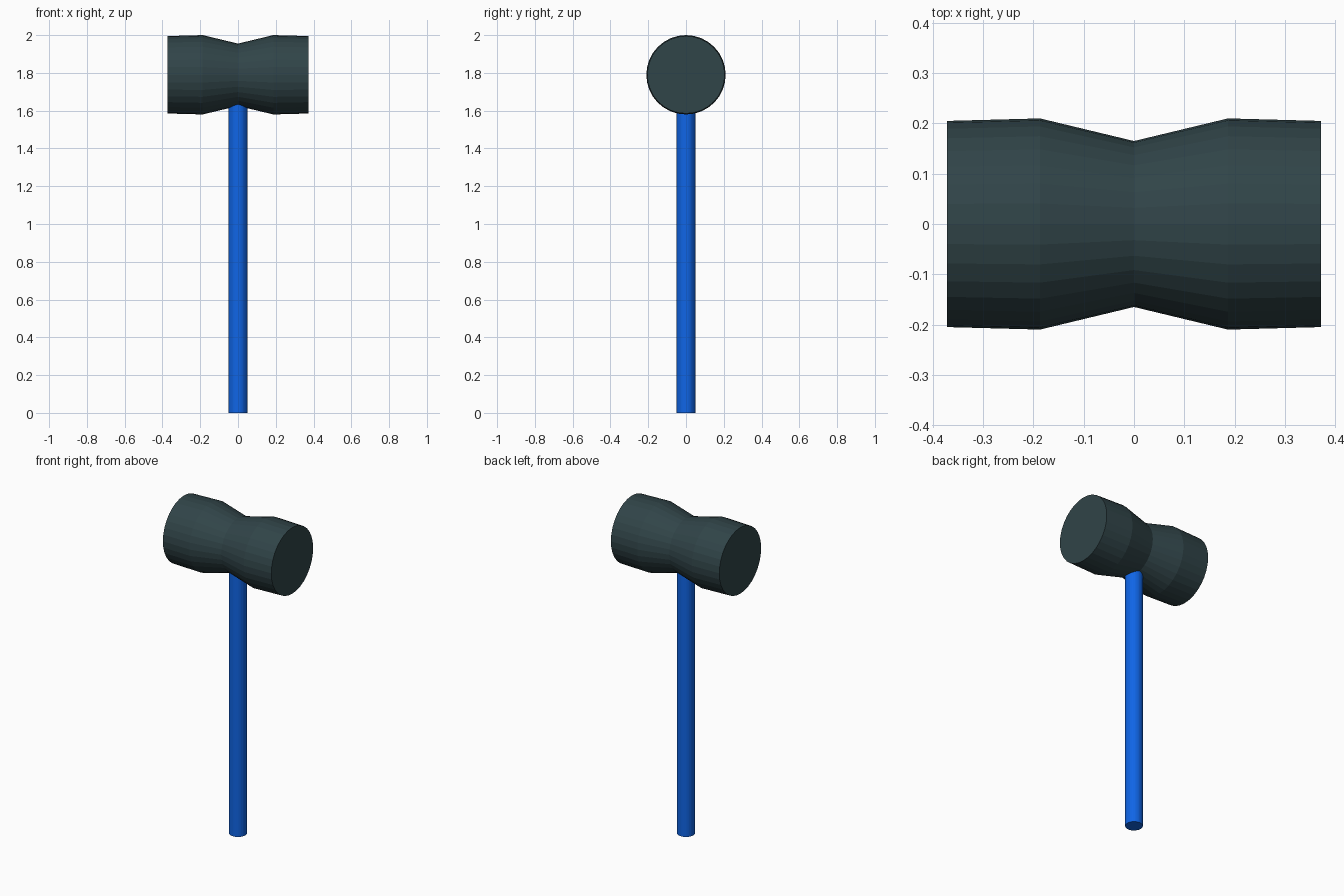
import bpy, bmesh
from math import cos, sin, tau

if "Cube" in bpy.data.objects:
    bpy.data.objects.remove(bpy.data.objects["Cube"])

SIDES = 32


def material(name, color):
    mat = bpy.data.materials.new(name)
    mat.diffuse_color = (*color, 1)
    mat.use_nodes = True
    mat.node_tree.nodes["Principled BSDF"].inputs["Base Color"].default_value = mat.diffuse_color
    return mat


def lathe(name, profile, place, mat):
    """Skin rings of (position along axis, radius) and cap both ends."""
    bm = bmesh.new()
    rings = [[bm.verts.new(place(t, r * cos(tau * i / SIDES), r * sin(tau * i / SIDES)))
              for i in range(SIDES)] for t, r in profile]
    for a, b in zip(rings, rings[1:]):
        for i in range(SIDES):
            j = (i + 1) % SIDES
            bm.faces.new((a[i], a[j], b[j], b[i]))
    bm.faces.new(rings[0])
    bm.faces.new(rings[-1])
    bmesh.ops.recalc_face_normals(bm, faces=bm.faces)
    mesh = bpy.data.meshes.new(name)
    bm.to_mesh(mesh)
    bm.free()
    mesh.materials.append(mat)
    obj = bpy.data.objects.new(name, mesh)
    bpy.context.collection.objects.link(obj)
    return obj


# Mallet head: waisted barrel lying along x
half = [(0.187, 0.21), (0.372, 0.205)]
profile = [(-x, r) for x, r in reversed(half)] + [(0, 0.165)] + half
lathe("mallet_head", profile, lambda t, u, v: (t, u, 1.79 + v),
      material("dark_rubber", (0.03, 0.058, 0.065)))

# Handle: straight round shaft, its top set into the head
lathe("handle", [(0, 0.05), (1.66, 0.05)], lambda t, u, v: (u, v, t),
      material("blue_paint", (0.005, 0.13, 0.79)))
